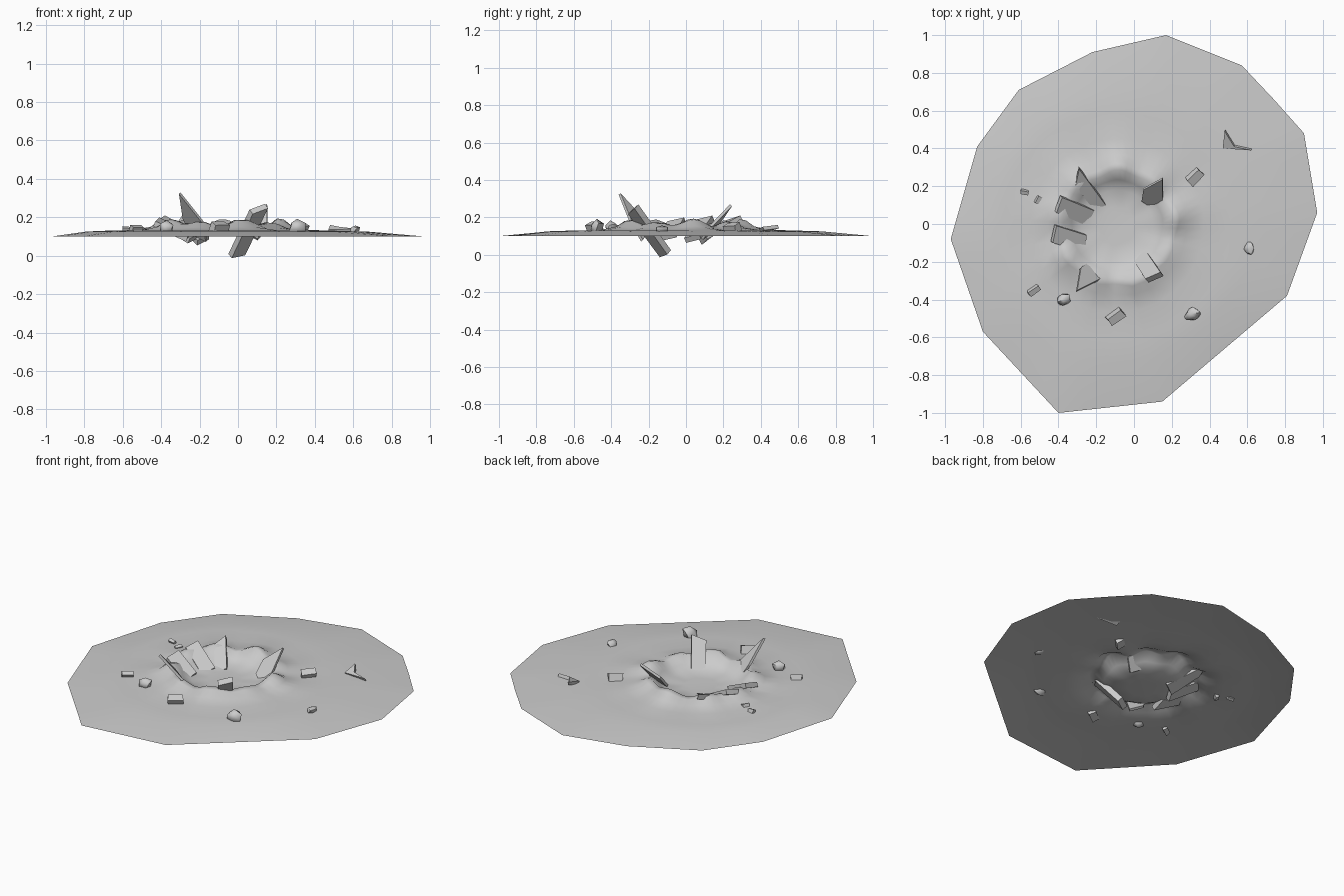
import bpy, bmesh, random
from math import sin, atan2, radians
from mathutils import Vector, Matrix

random.seed(4)
cube = bpy.data.objects.get("Cube")
if cube:
    bpy.data.objects.remove(cube)

grey = bpy.data.materials.new("concrete grey")
grey.use_nodes = True
grey.diffuse_color = (0.6, 0.6, 0.6, 1)
grey.node_tree.nodes["Principled BSDF"].inputs["Base Color"].default_value = (0.6, 0.6, 0.6, 1)


def finish(bm, name, smooth=None):
    mesh = bpy.data.meshes.new(name)
    bm.to_mesh(mesh)
    bm.free()
    mesh.materials.append(grey)
    obj = bpy.data.objects.new(name, mesh)
    bpy.context.collection.objects.link(obj)
    if smooth:
        bpy.ops.object.select_all(action='DESELECT')
        obj.select_set(True)
        bpy.context.view_layer.objects.active = obj
        bpy.ops.object.shade_smooth_by_angle(angle=radians(smooth))
    return obj


# Ground sheet: irregular outline, raised ragged rim, shallow bowl
outline = [(0.17, 1.0), (-0.22, 0.91), (-0.61, 0.71), (-0.83, 0.41), (-0.97, -0.08),
           (-0.80, -0.57), (-0.40, -1.0), (0.15, -0.94), (0.81, -0.38), (0.97, 0.06),
           (0.90, 0.48), (0.74, 0.66), (0.57, 0.84)]
centre = Vector((-0.09, -0.01))
edge = []
for i, p in enumerate(outline):
    a, b = Vector(p), Vector(outline[(i + 1) % len(outline)])
    edge += [a.lerp(b, t / 4) for t in range(4)]

# Ring radius, height, and how strongly the ragged rim affects it
rings = [(0.10, 0.10, 0), (0.19, 0.105, 0.1), (0.24, 0.13, 0.4), (0.285, 0.172, 1),
         (0.32, 0.168, 0.9), (0.37, 0.145, 0.4), (0.46, 0.132, 0.1), (0.60, 0.13, 0)]
bm = bmesh.new()
loops = []
for r, z, ragged in rings:
    loop = []
    for e in edge:
        d = (e - centre).normalized()
        ang = atan2(d.y, d.x)
        wave = 0.6 * sin(ang * 9) + 0.4 * sin(ang * 5 + 1)
        xy = centre + d * r * (1 + 0.05 * wave * ragged)
        loop.append(bm.verts.new((xy.x, xy.y, z + 0.022 * wave * ragged)))
    loops.append(loop)
for t, z in ((0.35, 0.126), (1, 0.10)):
    loop = []
    for e in edge:
        start = centre + (e - centre).normalized() * 0.60
        xy = start.lerp(e, t)
        loop.append(bm.verts.new((xy.x, xy.y, z)))
    loops.append(loop)
bm.faces.new(loops[0])
for inner, outer in zip(loops, loops[1:]):
    for i in range(len(edge)):
        j = (i + 1) % len(edge)
        bm.faces.new((inner[i], outer[i], outer[j], inner[j]))
finish(bm, "crater_ground", 80)


# Broken slabs: flat outline given a thickness
def slab(name, points, thickness=0.03):
    bm = bmesh.new()
    face = bm.faces.new([bm.verts.new(p) for p in points])
    face.normal_update()
    n = face.normal.copy()
    if n.z < 0:
        n = -n
    extruded = bmesh.ops.extrude_face_region(bm, geom=[face])
    for v in extruded["geom"]:
        if isinstance(v, bmesh.types.BMVert):
            v.co -= n * thickness
    bmesh.ops.recalc_face_normals(bm, faces=bm.faces)
    finish(bm, name)


slab("left_slab_back", [(-0.31, 0.20, 0.18), (-0.29, 0.29, 0.21), (-0.15, 0.10, 0.11), (-0.21, 0.07, 0.08)])
slab("left_slab_middle", [(-0.41, 0.06, 0.19), (-0.38, 0.14, 0.21), (-0.21, 0.07, 0.11), (-0.25, -0.01, 0.09)])
slab("left_slab_front", [(-0.43, -0.10, 0.18), (-0.41, -0.01, 0.20), (-0.25, -0.06, 0.12), (-0.26, -0.15, 0.10)])
slab("tall_front_shard", [(-0.30, -0.35, 0.33), (-0.28, -0.23, 0.20), (-0.24, -0.20, 0.12),
                          (-0.16, -0.23, 0.08), (-0.18, -0.29, 0.18)], 0.015)
slab("back_shard", [(0.15, 0.235, 0.27), (0.05, 0.18, 0.19), (0.04, 0.12, 0.12),
                    (0.10, 0.08, 0.09), (0.15, 0.12, 0.15)], 0.015)
slab("long_front_slab", [(0.06, -0.29, 0.24), (0.14, -0.255, 0.27), (0.02, -0.08, 0.025), (-0.05, -0.12, 0.01)], 0.035)
slab("outlying_shard", [(0.47, 0.40, 0.135), (0.48, 0.49, 0.16), (0.53, 0.41, 0.15), (0.62, 0.39, 0.14)], 0.02)


# Loose rubble: chipped boxes and rounded stones
def rubble(name, x, y, size, turn, height, rounded):
    bm = bmesh.new()
    if rounded:
        bmesh.ops.create_icosphere(bm, subdivisions=1, radius=0.5)
    else:
        bmesh.ops.create_cube(bm, size=1)
    for v in bm.verts:
        v.co += Vector([random.uniform(-0.07, 0.07) for _ in range(3)])
    place = (Matrix.Translation((x, y, 0.125 + height * 0.3))
             @ Matrix.Rotation(radians(turn), 4, 'Z')
             @ Matrix.Rotation(radians(0 if rounded else 25), 4, 'X')
             @ Matrix.Diagonal((size[0], size[1], height, 1)))
    bm.transform(place)
    finish(bm, name, 50 if rounded else None)


rubble("block_right", 0.32, 0.25, (0.08, 0.045), 45, 0.05, False)
rubble("block_front", -0.10, -0.49, (0.09, 0.045), 35, 0.06, False)
rubble("block_left", -0.53, -0.35, (0.065, 0.03), 35, 0.04, False)
rubble("chip_left", -0.58, 0.17, (0.04, 0.02), -10, 0.03, False)
rubble("chip_left_inner", -0.51, 0.13, (0.04, 0.02), 60, 0.03, False)
rubble("stone_right", 0.61, -0.13, (0.06, 0.07), 0, 0.04, True)
rubble("stone_front_right", 0.31, -0.48, (0.09, 0.08), 20, 0.08, True)
rubble("stone_front_left", -0.37, -0.40, (0.08, 0.07), 50, 0.07, True)
